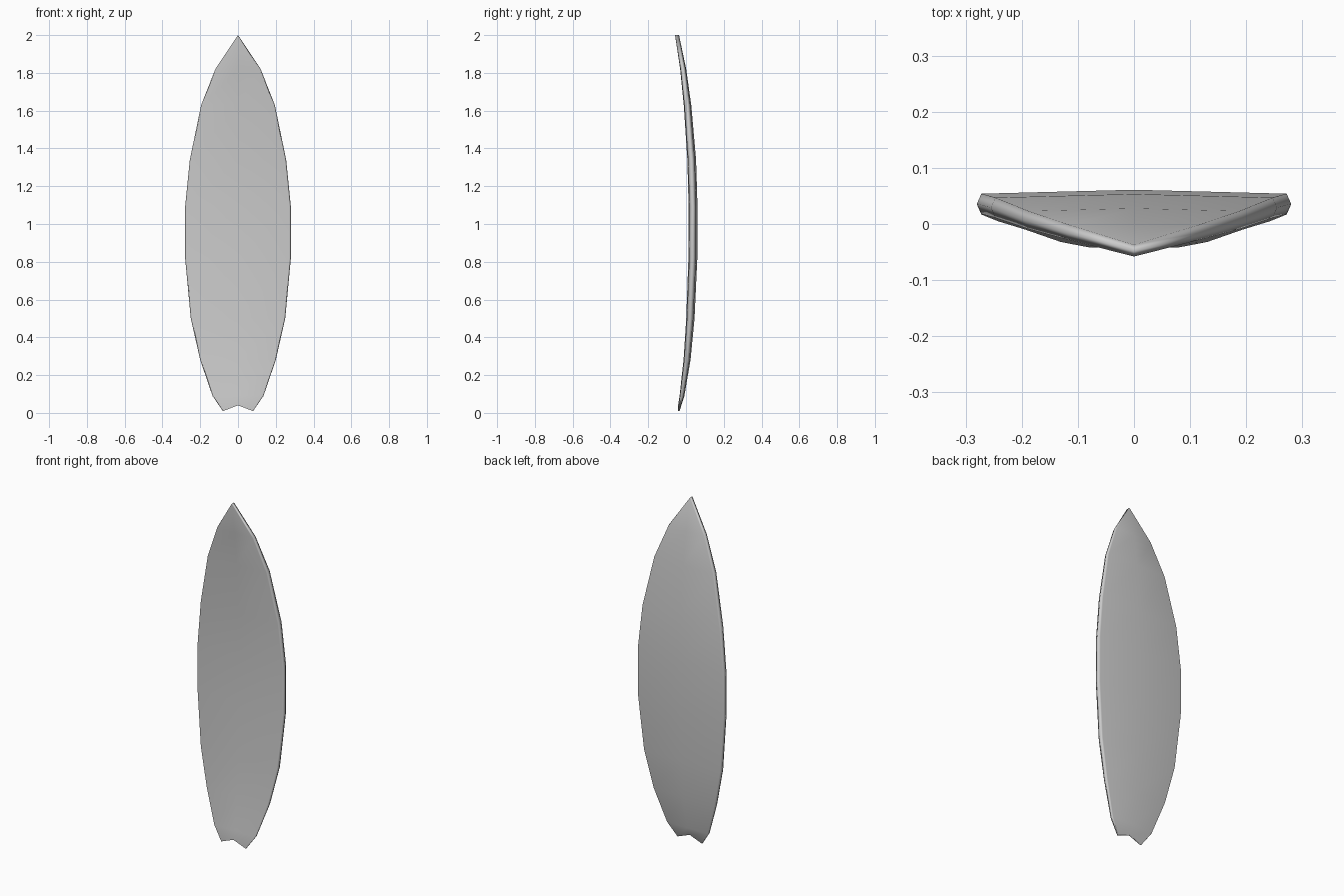
import bpy
import bmesh

cube = bpy.data.objects.get("Cube")
if cube:
    bpy.data.objects.remove(cube, do_unlink=True)

# Plain board colour
grey = bpy.data.materials.new("board_grey")
grey.use_nodes = True
colour = (0.6, 0.6, 0.6, 1)
grey.diffuse_color = colour
grey.node_tree.nodes["Principled BSDF"].inputs["Base Color"].default_value = colour

# Outline from tail to nose: height, half width, front y, back y
STATIONS = [
    (0.01, 0.08, -0.042, -0.034),
    (0.09, 0.135, -0.032, -0.012),
    (0.28, 0.20, -0.010, 0.019),
    (0.50, 0.25, 0.005, 0.039),
    (0.82, 0.28, 0.017, 0.053),
    (1.09, 0.28, 0.018, 0.054),
    (1.34, 0.255, 0.011, 0.047),
    (1.63, 0.195, -0.009, 0.023),
    (1.82, 0.12, -0.029, -0.002),
]
NOTCH_RISE = 0.03


def section(bm, index, z, half, front, back):
    """Closed ring across the board: front face, rounded rail, back face."""
    mid = (front + back) / 2
    inset = (back - front) * 0.22
    crown = 0.025 * half if index else 0
    centre_z = z + (NOTCH_RISE if index == 0 else 0)
    edge = half - inset
    ring = [
        (0, front - crown * 0.6, centre_z),
        (edge, front, z), (half, mid, z), (edge, back, z),
        (0, back + crown, centre_z),
        (-edge, back, z), (-half, mid, z), (-edge, front, z),
    ]
    return [bm.verts.new(p) for p in ring]


bm = bmesh.new()
rings = [section(bm, i, *s) for i, s in enumerate(STATIONS)]

# Skin between neighbouring sections
for low, high in zip(rings, rings[1:]):
    for i in range(8):
        j = (i + 1) % 8
        bm.faces.new((low[i], low[j], high[j], high[i]))

# Pointed nose with a short vertical edge
tip = [bm.verts.new((0, y, 2.0)) for y in (-0.058, -0.047, -0.037)]
tip_index = [0, 0, 1, 2, 2, 2, 1, 0]
top = rings[-1]
for i in range(8):
    j = (i + 1) % 8
    a, b = tip[tip_index[i]], tip[tip_index[j]]
    bm.faces.new((top[i], top[j], a) if a == b else (top[i], top[j], b, a))

# Thin closing faces of the swallow tail
tail = rings[0]
bm.faces.new((tail[0], tail[4], tail[3], tail[2], tail[1]))
bm.faces.new((tail[0], tail[7], tail[6], tail[5], tail[4]))

bmesh.ops.recalc_face_normals(bm, faces=bm.faces)
for face in bm.faces:
    face.smooth = True

mesh = bpy.data.meshes.new("surfboard")
bm.to_mesh(mesh)
bm.free()
mesh.materials.append(grey)
board = bpy.data.objects.new("surfboard", mesh)
bpy.context.collection.objects.link(board)

# Keep the broad faces even and blend the rails softly
board.modifiers.new("even_shading", 'WEIGHTED_NORMAL')
